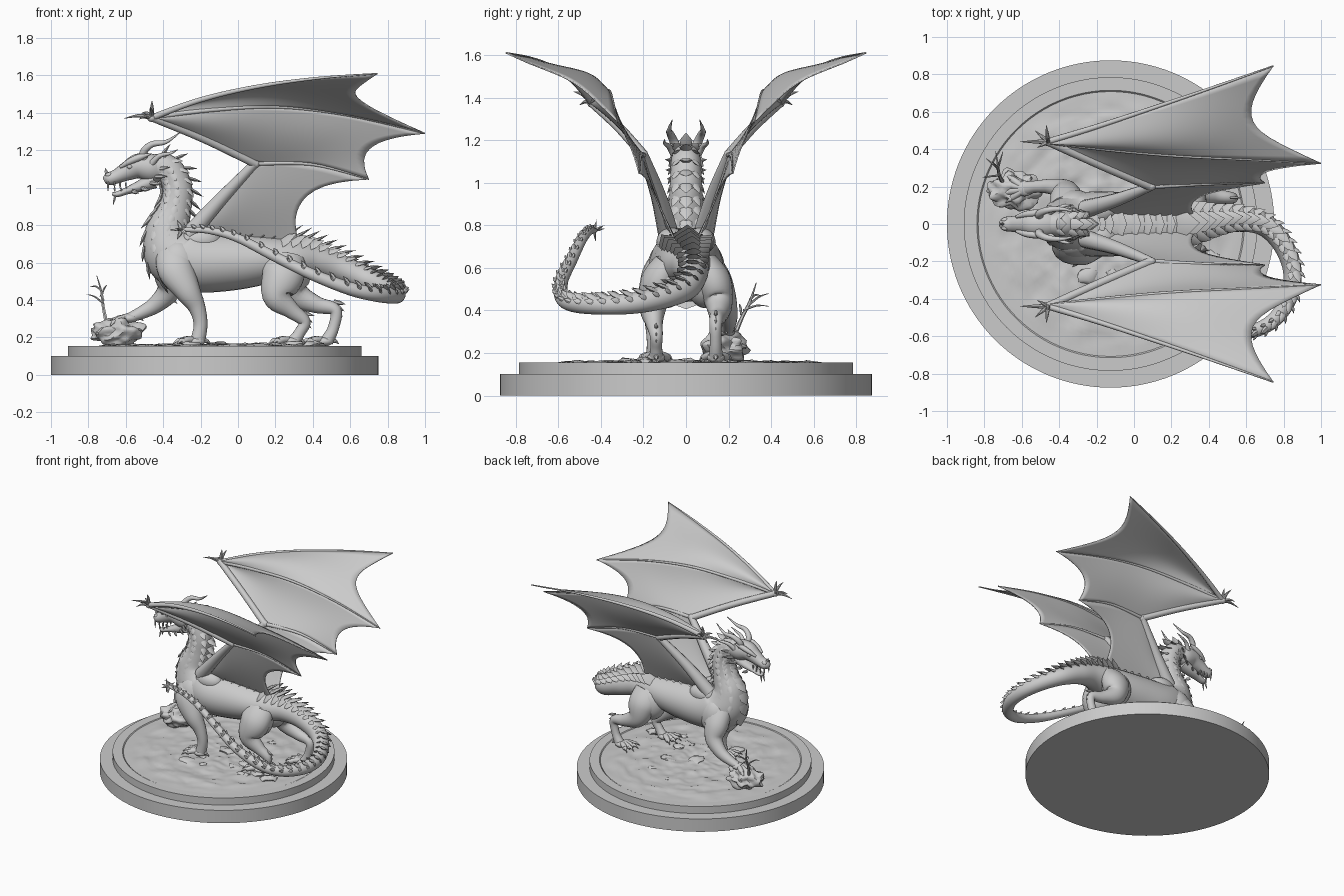
import bpy, bmesh, math, random
from mathutils import Vector as V, noise

if "Cube" in bpy.data.objects:
    bpy.data.objects.remove(bpy.data.objects["Cube"])
random.seed(4)


def finish(name, bm):
    bmesh.ops.recalc_face_normals(bm, faces=bm.faces)
    me = bpy.data.meshes.new(name)
    bm.to_mesh(me)
    bm.free()
    ob = bpy.data.objects.new(name, me)
    bpy.context.collection.objects.link(ob)
    return ob


def smooth_path(pts, steps=6):
    """Catmull-Rom through tuples of any length."""
    p = [pts[0]] + list(pts) + [pts[-1]]
    out = []
    for i in range(1, len(p) - 2):
        for k in range(steps):
            t = k / steps
            out.append(tuple(.5 * (2*b + (c-a)*t + (2*a-5*b+4*c-d)*t*t + (3*b-a-3*c+d)*t**3)
                             for a, b, c, d in zip(p[i-1], p[i], p[i+1], p[i+2])))
    return out + [tuple(pts[-1])]


def loft(bm, pts, n=12, steps=6):
    """Tube with elliptical sections (x, y, z, half width, half height); returns frames."""
    pts = [tuple(q) + (q[3],) if len(q) == 4 else q for q in pts]
    path, side, rings, frames = smooth_path(pts, steps), V((0, 1, 0)), [], []
    for i, q in enumerate(path):
        t = (V(path[min(i+1, len(path)-1)][:3]) - V(path[max(i-1, 0)][:3])).normalized()
        side = side - t * side.dot(t)
        if side.length < .05:
            side = t.orthogonal()
        side.normalize()
        up, c = t.cross(side), V(q[:3])
        rw, rh = max(q[3], .001), max(q[4], .001)
        rings.append([bm.verts.new(c + side*rw*math.cos(a) + up*rh*math.sin(a))
                      for a in (2*math.pi*k/n for k in range(n))])
        frames.append((c, t, side.copy(), up, rw, rh))
    for r, s in zip(rings, rings[1:]):
        for k in range(n):
            bm.faces.new((r[k], r[(k+1) % n], s[(k+1) % n], s[k]))
    bm.faces.new(rings[0])
    bm.faces.new(rings[-1])
    return frames


def spike(bm, base, d, across, length, wide, thick):
    """Leaf-shaped scale or thorn."""
    d = d.normalized()
    across = (across - d * across.dot(d)).normalized()
    nrm = d.cross(across)
    rings = [[bm.verts.new(base + d*length*f + across*wide*w*math.cos(a) + nrm*thick*w*math.sin(a))
              for a in (math.pi*k/3 for k in range(6))] for f, w in ((-.15, .8), (.4, .85))]
    tip = bm.verts.new(base + d*length)
    for k in range(6):
        j = (k+1) % 6
        bm.faces.new((rings[0][k], rings[0][j], rings[1][j], rings[1][k]))
        bm.faces.new((rings[1][k], rings[1][j], tip))


def ball(bm, c, r, rough=0, sub=3):
    for v in bmesh.ops.create_icosphere(bm, subdivisions=sub, radius=1)['verts']:
        k = 1 + rough * noise.noise(v.co * 2.3 + V(c) * 9)
        v.co = V(c) + V([a*b*k for a, b in zip(v.co, r)])


# Stepped round plinth
CX = -.125
bm = bmesh.new()
prof = [(.875, 0), (.875, .1), (.785, .1), (.785, .155), (.715, .155), (.705, .145)]
rings = [[bm.verts.new((CX + r*math.cos(a), r*math.sin(a), z))
          for a in (2*math.pi*k/128 for k in range(128))] for r, z in prof]
for r, s in zip(rings, rings[1:]):
    for k in range(128):
        bm.faces.new((r[k], r[(k+1) % 128], s[(k+1) % 128], s[k]))
bm.faces.new(rings[0])
bm.faces.new(rings[-1])
finish("plinth", bm)

# Uneven ground
bm = bmesh.new()
old = None
for i in range(1, 41):
    r, ring = .708 * i / 40, []
    for k in range(96):
        a = 2*math.pi*k/96
        p = V((CX + r*math.cos(a), r*math.sin(a), 0))
        p.z = .151 + (.014*noise.noise(p*9) + .008*noise.noise(p*22) + .006) * min(1, (40-i)/8)
        ring.append(bm.verts.new(p))
    if old:
        for k in range(96):
            bm.faces.new((old[k], old[(k+1) % 96], ring[(k+1) % 96], ring[k]))
    else:
        bm.faces.new(ring)
    old = ring
finish("ground", bm)

# Boulder under the raised paw, loose stones
bm = bmesh.new()
ball(bm, (-.64, .18, .225), (.135, .105, .075), .4, 4)
for i in range(16):
    a, r = random.uniform(0, 6.28), random.uniform(.1, .5)
    s = random.uniform(.015, .04)
    ball(bm, (CX + .15 + r*math.cos(a), r*math.sin(a), .155), (s*1.5, s*1.3, s*.6), .5, 2)
finish("rocks", bm)

# Dead sapling on the boulder
bm = bmesh.new()
loft(bm, [(-.70, .22, .26, .012), (-.72, .26, .36, .009), (-.73, .30, .44, .007), (-.755, .33, .53, .002)], 6, 4)
for a, b in (((-.72, .26, .38), (-.81, .25, .43)), ((-.73, .29, .42), (-.70, .39, .48)),
             ((-.73, .3, .45), (-.79, .35, .47)), ((-.72, .27, .4), (-.74, .39, .42))):
    m = [(p+q)/2 for p, q in zip(a, b)]
    loft(bm, [a + (.006,), (m[0], m[1], m[2]+.012, .005), b + (.001,)], 6, 4)
finish("sapling", bm)

# Neck, trunk and tail in one sweep
trunk = [(-.47, 0, 1.11, .06, .065), (-.375, 0, 1.10, .07, .075), (-.325, 0, 1.0, .075, .08),
         (-.34, 0, .88, .085, .09), (-.375, 0, .76, .115, .125), (-.33, 0, .65, .155, .175),
         (-.2, 0, .605, .175, .165), (0, 0, .605, .165, .15), (.17, 0, .615, .15, .125),
         (.3, .005, .62, .125, .105)]
tail = [(.42, .02, .61, .09, .085), (.55, .03, .57, .072), (.69, 0, .51, .062), (.79, -.1, .465, .055),
        (.845, -.24, .435, .05), (.83, -.39, .425, .045), (.74, -.52, .43, .04), (.6, -.58, .46, .036),
        (.4, -.585, .535, .031), (.2, -.54, .63, .027), (0, -.49, .73, .023), (-.15, -.455, .77, .018),
        (-.27, -.43, .775, .012), (-.36, -.42, .775, .003)]
bm = bmesh.new()
frames = loft(bm, trunk + tail, 28, 8)
for s in (1, -1):  # shoulder, haunch and wing muscles
    ball(bm, (-.32, s*.10, .58), (.11, .085, .14))
    ball(bm, (.24, s*.09, .54), (.115, .09, .13))
    ball(bm, (-.2, s*.07, .72), (.11, .07, .07))
finish("body_and_tail", bm)

# Scales: dorsal plates, throat plates, flank rows on the neck, barbs on the tail tip
bm = bmesh.new()
last = len(frames) - 1
for i in range(5, last - 8, 3):
    c, t, side, up, rw, rh = frames[i]
    neck, rump = i < 40, i > 66
    L = .075 if neck else (max(.03, 1.25*rh) if rump else .05)
    spike(bm, c + up*rh*.93, up*(.75 if neck else .5) + t*(.5 if neck else .85), side, L,
          .035 if neck else max(.012, .55*rw), .012)
    for s in (1, -1):
        if neck or rump:
            spike(bm, c + (up*rh*.75 + side*s*rw*.6), up*.45 + side*s*.35 + t*.75, side*.8 - up*s*.6,
                  L*.7, .024 if neck else .35*rw, .008)
        if neck and i < 36:
            spike(bm, c + side*s*rw*.93, side*s*.45 + t, up, .045, .024, .008)
            spike(bm, c - up*rh*.6 + side*s*rw*.75, side*s*.4 - up*.3 + t, up + side*s*.6, .045, .022, .008)
    if 4 < i < 48:
        spike(bm, c - up*rh*.95, t*.95 - up*.45, side, .08, .5*rw, .014)
tip = V((-.3, -.43, .775))
for d in ((-.6, 1, .2), (-.6, -1, .1), (-.5, .2, 1), (-.5, .1, -1), (.5, .9, .5), (.5, -.8, -.5)):
    spike(bm, tip, V(d), V((1, 0, 0)), .06, .014, .008)
finish("scales", bm)

# Head: skull, jaw, eyes, brows
bm = bmesh.new()
loft(bm, [(-.4, 0, 1.09, .05, .06), (-.46, 0, 1.105, .072, .075), (-.53, 0, 1.115, .068, .068),
          (-.59, 0, 1.09, .052, .052), (-.65, 0, 1.06, .042, .038), (-.695, 0, 1.045, .036, .034),
          (-.715, 0, 1.035, .015, .015)], 20)
loft(bm, [(-.45, 0, 1.04, .05, .045), (-.52, 0, 1.01, .045, .032), (-.59, 0, .985, .034, .02),
          (-.645, 0, .965, .025, .015), (-.672, 0, .968, .008, .008)], 16)
for s in (1, -1):
    ball(bm, (-.578, s*.05, 1.112), (.016, .012, .013), 0, 2)
    ball(bm, (-.69, s*.022, 1.068), (.02, .013, .014), 0, 2)
    loft(bm, [(-.63, s*.038, 1.11, .008), (-.58, s*.052, 1.14, .017), (-.52, s*.06, 1.165, .018),
              (-.47, s*.07, 1.18, .004)], 10)
finish("head", bm)

# Horns, jaw frills, fangs and beard
bm = bmesh.new()
Y = V((0, 1, 0))
for s in (1, -1):
    loft(bm, [(-.5, s*.035, 1.14, .024), (-.505, s*.055, 1.19, .021), (-.46, s*.075, 1.232, .017),
              (-.385, s*.08, 1.245, .011), (-.31, s*.065, 1.295, .002)], 12)
    loft(bm, [(-.46, s*.055, 1.13, .018), (-.42, s*.08, 1.17, .013), (-.36, s*.1, 1.185, .008),
              (-.32, s*.1, 1.205, .001)], 10)
    for x, z, L in ((-.43, 1.1, .085), (-.44, 1.06, .08), (-.46, 1.025, .07), (-.51, .995, .05), (-.56, .98, .04)):
        spike(bm, V((x, s*.05, z)), V((.8, s*.6, (z-1.06)*3)), V((0, 0, 1)), L, .014, .008)
    for x, L in ((-.695, .05), (-.66, .03), (-.63, .035), (-.6, .025)):
        spike(bm, V((x, s*.028, 1.025)), V((0, 0, -1)), Y, L, .006, .007)
        spike(bm, V((x+.035, s*.024, .985)), V((0, 0, 1)), Y, L*.6, .005, .006)
    spike(bm, V((-.655, s*.012, .96)), V((-.25, s*.1, -1)), Y, .06, .007, .008)
spike(bm, V((-.7, 0, 1.07)), V((-.3, 0, 1)), Y, .04, .009, .012)
finish("horns_and_teeth", bm)


# Legs with clawed paws
def leg(name, pts, paw, drop=0):
    bm = bmesh.new()
    loft(bm, pts, 18)
    x, y, z = paw
    ball(bm, paw, (.05, .042, .026))
    for a in (-.65, -.22, .22, .65):
        dx, dy = -math.cos(a), math.sin(a)
        loft(bm, [(x + dx*d, y + dy*d, z + h - drop*d, r) for d, h, r in
                  ((.01, .005, .02), (.05, .01, .019), (.085, .002, .017), (.1, .006, .01), (.13, -.016, .001))], 10, 4)
    loft(bm, [(x+.02, y, z, .016), (x+.055, y, z+.004, .012), (x+.08, y, z-.014, .001)], 8, 4)
    finish(name, bm)


leg("front_leg_planted", [(-.34, -.09, .64, .07, .1), (-.33, -.135, .56, .075, .1), (-.27, -.16, .45, .06, .07),
                          (-.22, -.155, .36, .042, .046), (-.2, -.15, .27, .035, .037), (-.215, -.15, .18, .036, .04)],
    (-.225, -.15, .178))
leg("front_leg_raised", [(-.35, .09, .63, .07, .1), (-.36, .14, .54, .075, .09), (-.37, .18, .45, .058, .065),
                         (-.44, .2, .375, .042, .046), (-.52, .2, .33, .033, .034), (-.58, .19, .305, .036, .026)],
    (-.585, .19, .302), .25)
leg("hind_leg_forward", [(.25, -.08, .62, .07, .11), (.24, -.13, .53, .085, .115), (.21, -.155, .42, .066, .08),
                         (.285, -.15, .345, .042, .046), (.355, -.14, .285, .031, .033), (.33, -.14, .225, .028, .03),
                         (.30, -.14, .18, .034, .036)], (.285, -.14, .178))
leg("hind_leg_back", [(.26, .08, .62, .07, .11), (.28, .13, .53, .085, .11), (.31, .155, .43, .064, .075),
                      (.42, .15, .375, .042, .046), (.52, .14, .345, .031, .033), (.51, .14, .25, .028, .03),
                      (.475, .14, .18, .034, .036)], (.46, .14, .178))
bm = bmesh.new()
for x, y, z in ((-.25, -.17, .42), (-.345, .2, .42), (.37, -.14, .29), (.54, .14, .35)):
    for k in range(3):
        spike(bm, V((x-.02, y, z+.02*k)), V((.8, 0, -.8+.3*k)), V((0, 0, 1)), .06, .014, .01)
finish("limb_spurs", bm)


# Wings
def at(path, u):
    f = u * (len(path) - 1)
    i = min(int(f), len(path) - 2)
    return V(path[i]).lerp(V(path[i+1]), f - i)


def panel(name, a, b, scallop, sag, s, nu=28, nv=14):
    a, b, bm, rows = smooth_path(a), smooth_path(b), bmesh.new(), []
    for j in range(nv + 1):
        v = j / nv
        reach, row = 1 - scallop * (4*v*(1-v))**.8, []
        for i in range(nu + 1):
            u = i / nu * reach
            p = at(a, u).lerp(at(b, u), v) + V(sag) * math.sin(math.pi*v) * math.sin(math.pi*min(1, u+.1))
            row.append(bm.verts.new((p.x, p.y*s, p.z)))
        rows.append(row)
    for r, q in zip(rows, rows[1:]):
        for i in range(nu):
            bm.faces.new((r[i], r[i+1], q[i+1], q[i]))
    m = finish(name, bm).modifiers.new("thickness", 'SOLIDIFY')
    m.thickness, m.offset = .007, 0


wrist, elbow, shoulder = (-.46, .44, 1.375), (.09, .2, 1.13), (-.26, .08, .75)
finger1 = [wrist, (-.2, .52, 1.47), (.1, .62, 1.54), (.42, .73, 1.585), (.745, .845, 1.61)]
finger2 = [wrist, (-.15, .4, 1.415), (.22, .365, 1.432), (.6, .345, 1.385), (1.0, .325, 1.29)]
finger3 = [elbow, (.4, .215, 1.125), (.7, .22, 1.045)]
forearm, upper_arm = [wrist, (-.18, .315, 1.26)], [shoulder, (-.09, .13, .94)]
root = [(-.25, .05, .72), (-.1, .04, .72), (.05, .035, .71), (.2, .03, .69), (.33, .03, .67)]
for s, tag in ((1, "left"), (-1, "right")):
    panel(tag + "_wing_outer", finger1, finger2, .17, (0, -.03, .03), s)
    panel(tag + "_wing_middle", finger2, forearm + finger3, .12, (0, .03, 0), s)
    panel(tag + "_wing_inner", upper_arm + finger3, root, .22, (0, .02, 0), s)
    bm = bmesh.new()
    for pts, r0, r1 in ((finger1, .018, .004), (finger2, .014, .004), (finger3, .014, .004),
                        (forearm + [elbow], .022, .024), (upper_arm + [elbow], .05, .024)):
        n = len(pts) - 1
        loft(bm, [(x, y*s, z, r0 + (r1-r0)*i/n) for i, (x, y, z) in enumerate(pts)], 10)
    ball(bm, (wrist[0], s*wrist[1], wrist[2]), (.026, .024, .024))
    ball(bm, (elbow[0], s*elbow[1], elbow[2]), (.028, .022, .026))
    for d, L in (((-.15, 0, -.005), 1), ((-.07, .06, -.01), 1), ((-.01, .1, .06), .9), ((.0, .02, .09), 1), ((-.07, -.04, .03), .8)):
        x, y, z = wrist
        loft(bm, [(x, y*s, z, .014), (x + d[0]*L*.5, (y + d[1]*L*.5)*s, z + d[2]*L*.5 + .012, .009),
                  (x + d[0]*L, (y + d[1]*L)*s, z + d[2]*L, .001)], 8, 4)
    finish(tag + "_wing_bones", bm)

bpy.ops.object.select_all(action='SELECT')
bpy.context.view_layer.objects.active = bpy.context.selected_objects[0]
bpy.ops.object.shade_smooth_by_angle(angle=math.radians(42))
